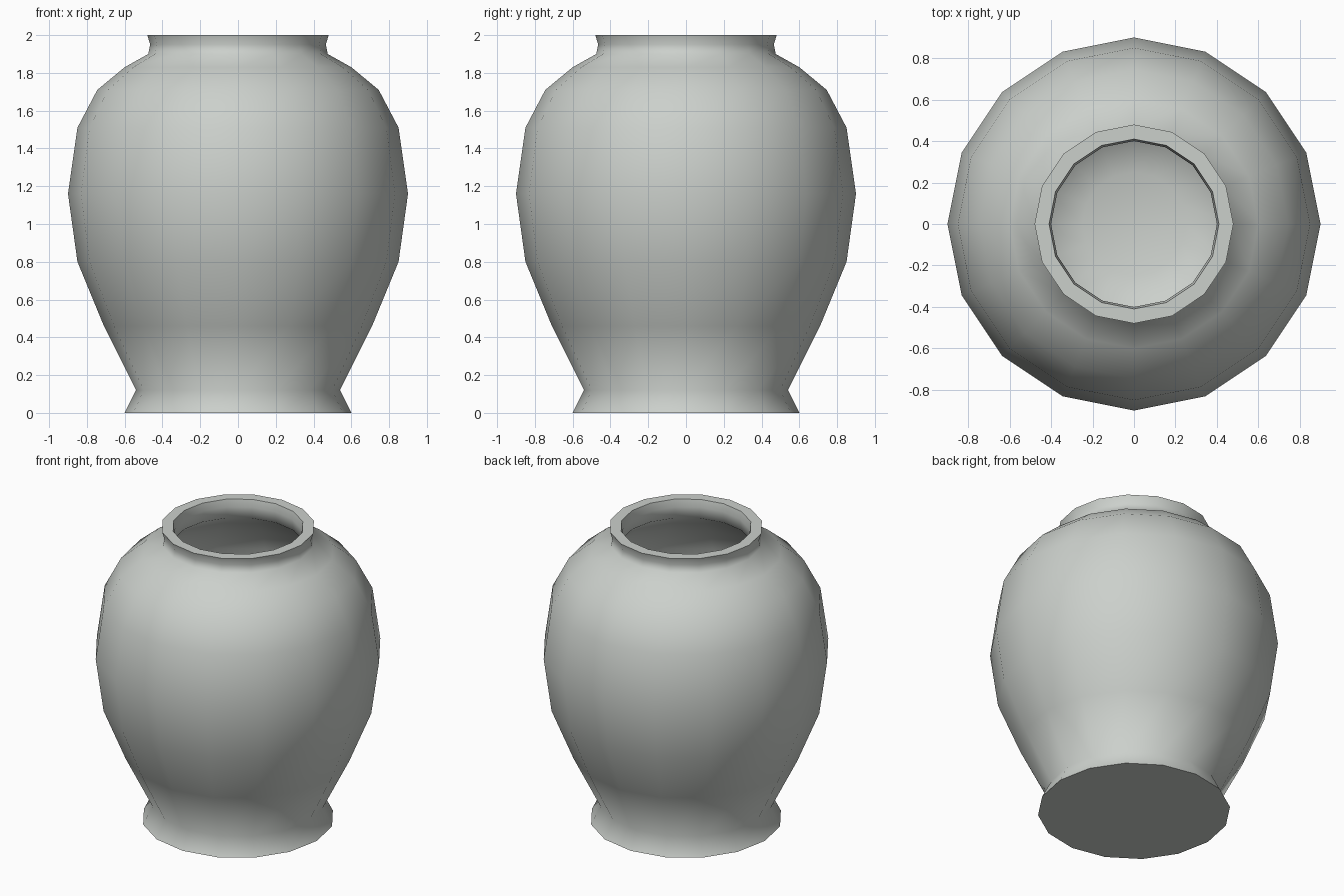
import bpy
import bmesh
import math

cube = bpy.data.objects.get("Cube")
if cube:
    bpy.data.objects.remove(cube, do_unlink=True)

SIDES = 16

# Glazed clay colour
clay = bpy.data.materials.new("pale_grey_clay")
clay.use_nodes = True
colour = (0.60, 0.63, 0.60, 1)
clay.diffuse_color = colour
clay.node_tree.nodes["Principled BSDF"].inputs["Base Color"].default_value = colour

# Profiles as (radius, height): outside from foot to lip, inside from lip to floor
outside = [(0.6, 0), (0.54, 0.12), (0.71, 0.46), (0.85, 0.8), (0.9, 1.16),
           (0.85, 1.51), (0.745, 1.71), (0.6, 1.83), (0.475, 1.9),
           (0.465, 1.95), (0.48, 2)]
inside = [(0.41, 2), (0.4, 1.95), (0.41, 1.87), (0.55, 1.77), (0.68, 1.66),
          (0.78, 1.49), (0.83, 1.16), (0.78, 0.82), (0.64, 0.49),
          (0.47, 0.15), (0.25, 0.09)]


def lathe(name, profile, floor_height):
    """Turn a profile into a vessel with a flat base and a closed inner floor."""
    bm = bmesh.new()
    rings = []
    for radius, z in profile:
        angles = [math.tau * i / SIDES for i in range(SIDES)]
        rings.append([bm.verts.new((radius * math.cos(a), radius * math.sin(a), z))
                      for a in angles])
    for low, high in zip(rings, rings[1:]):
        for i in range(SIDES):
            j = (i + 1) % SIDES
            bm.faces.new((low[i], low[j], high[j], high[i]))
    bm.faces.new(rings[0][::-1])
    centre = bm.verts.new((0, 0, floor_height))
    for i in range(SIDES):
        bm.faces.new((rings[-1][i], rings[-1][(i + 1) % SIDES], centre))
    bmesh.ops.recalc_face_normals(bm, faces=bm.faces[:])
    mesh = bpy.data.meshes.new(name)
    bm.to_mesh(mesh)
    bm.free()
    obj = bpy.data.objects.new(name, mesh)
    bpy.context.collection.objects.link(obj)
    mesh.materials.append(clay)
    return obj


# Vase with foot, belly, neck and hollow interior
vase = lathe("vase", outside + inside, 0.07)
bpy.ops.object.select_all(action='DESELECT')
vase.select_set(True)
bpy.context.view_layer.objects.active = vase
bpy.ops.object.shade_smooth_by_angle(angle=math.radians(65))
